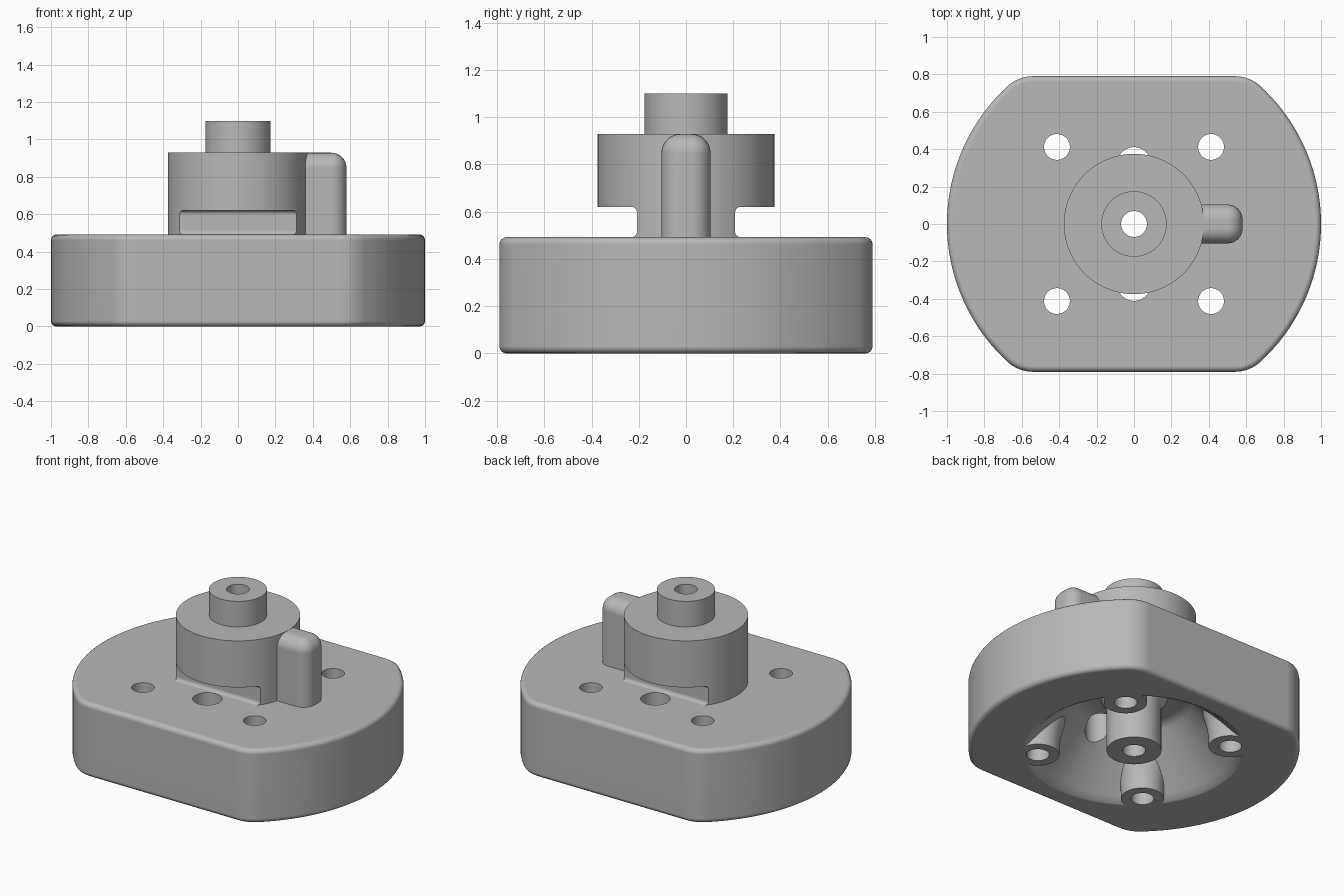
import bpy, bmesh
from math import pi, sin, cos, atan2, sqrt, radians
from mathutils import Matrix

cube = bpy.data.objects.get("Cube")
if cube:
    bpy.data.objects.remove(cube, do_unlink=True)

grey = bpy.data.materials.new("neutral_grey")
grey.use_nodes = True
grey.diffuse_color = (0.48, 0.48, 0.48, 1)
grey.node_tree.nodes["Principled BSDF"].inputs["Base Color"].default_value = (0.48, 0.48, 0.48, 1)


def make_object(name, bm):
    bmesh.ops.recalc_face_normals(bm, faces=bm.faces)
    mesh = bpy.data.meshes.new(name)
    bm.to_mesh(mesh)
    bm.free()
    mesh.materials.append(grey)
    ob = bpy.data.objects.new(name, mesh)
    bpy.context.scene.collection.objects.link(ob)
    return ob


def lathe(name, profile, x=0, y=0, steps=64):
    """Spin a radius/height profile around a vertical axis."""
    bm = bmesh.new()
    verts = [bm.verts.new((r, 0, z)) for r, z in profile]
    edges = [bm.edges.new(pair) for pair in zip(verts, verts[1:])]
    bmesh.ops.spin(bm, geom=verts + edges, cent=(0, 0, 0), axis=(0, 0, 1),
                   angle=2 * pi, steps=steps)
    bmesh.ops.remove_doubles(bm, verts=bm.verts, dist=0.0001)
    bmesh.ops.translate(bm, verts=bm.verts, vec=(x, y, 0))
    return make_object(name, bm)


def cylinder(name, r, z0, z1, x=0, y=0):
    return lathe(name, [(0, z0), (r, z0), (r, z1), (0, z1)], x, y)


def prism(name, points, depth):
    """Extrude a closed outline of 3D points along a vector."""
    bm = bmesh.new()
    face = bm.faces.new([bm.verts.new(p) for p in points])
    new = bmesh.ops.extrude_face_region(bm, geom=[face])["geom"]
    bmesh.ops.translate(bm, vec=depth,
                        verts=[v for v in new if isinstance(v, bmesh.types.BMVert)])
    return make_object(name, bm)


def bake(ob):
    graph = bpy.context.evaluated_depsgraph_get()
    mesh = bpy.data.meshes.new_from_object(ob.evaluated_get(graph))
    ob.modifiers.clear()
    ob.data = mesh


def subtract(ob, cutters):
    for cutter in cutters:
        mod = ob.modifiers.new("cut", "BOOLEAN")
        mod.operation = "DIFFERENCE"
        mod.solver = "EXACT"
        mod.object = cutter
    bake(ob)
    for cutter in cutters:
        bpy.data.objects.remove(cutter, do_unlink=True)


def arc(cx, cy, r, a0, a1, n):
    return [(cx + r * cos(a0 + (a1 - a0) * i / n),
             cy + r * sin(a0 + (a1 - a0) * i / n)) for i in range(n + 1)]


# Base outline: a disc with two flats and rounded corners
flat, corner, base_top = 0.79, 0.2, 0.492
cy = flat - corner
cx = sqrt((1 - corner) ** 2 - cy ** 2)
a = atan2(cy, cx)
right = (arc(cx, -cy, corner, -pi / 2, -a, 10)[:-1]
         + arc(0, 0, 1, -a, a, 40)
         + arc(cx, cy, corner, a, pi / 2, 10)[1:])
outline = right + [(-x, -y) for x, y in right]
base = prism("base", [(x, y, 0) for x, y in outline], (0, 0, base_top))
bevel = base.modifiers.new("rounded_rims", "BEVEL")
bevel.width = 0.03
bevel.segments = 4
bevel.limit_method = "ANGLE"
bevel.angle_limit = radians(50)
bake(base)

# Conical cavity underneath, leaving a centre post and four screw bosses
corners = [(sx * 0.412, sy * 0.412) for sx in (-1, 1) for sy in (-1, 1)]
cavity = lathe("cavity_cutter", [
    (0, -0.1), (0.69, -0.1), (0.69, -0.01), (0.66, 0.004), (0.64, 0.015),
    (0.615, 0.037), (0.34, 0.32), (0.31, 0.343), (0.27, 0.35), (0, 0.35)], steps=96)
keep = [lathe("boss_core", [(0, -0.2), (0.13, -0.2), (0.13, 0.05), (0.14, 0.13),
                            (0.165, 0.22), (0.19, 0.5), (0, 0.5)], x, y)
        for x, y in corners]
keep.append(lathe("post_core", [(0, -0.2), (0.165, -0.2), (0.165, 0.29), (0.175, 0.32),
                                (0.21, 0.365), (0, 0.365)]))
subtract(cavity, keep)

# Screw holes, centre bore and the two larger openings beside the hub
holes = [cylinder("screw_hole", 0.069, -0.3, 0.8, x, y) for x, y in corners]
holes.append(cylinder("bore_hole", 0.069, -0.3, 0.8))
holes += [cylinder("side_hole", 0.089, 0.1, 0.8, 0, y) for y in (-0.322, 0.322)]
subtract(base, [cavity] + holes)

# Stepped hub with a bore
hub_top = 0.93
hub = lathe("hub", [(0.069, 0.47), (0.375, 0.47), (0.375, hub_top), (0.175, hub_top),
                    (0.175, 1.1), (0.069, 1.1), (0.069, 0.47)], steps=96)

# Undercut slots on the front and back of the hub
neck, fil, slot_top = 0.208, 0.022, 0.62
slot = ([(0.6, 0.44), (neck + fil, 0.44)]
        + arc(neck + fil, base_top + fil, fil, -pi / 2, -pi, 5)
        + arc(neck + fil, slot_top - fil, fil, pi, pi / 2, 5)
        + [(0.6, slot_top)])
subtract(hub, [prism("slot_cutter", [(-0.6, s * y, z) for y, z in slot], (1.2, 0, 0))
               for s in (-1, 1)])

# Side lug with rounded top and outer end
bm = bmesh.new()
x0, x1, z0, z1 = 0.325, 0.58, 0.47, hub_top - 0.001
bmesh.ops.create_cube(bm, size=1, matrix=Matrix.Translation(((x0 + x1) / 2, 0, (z0 + z1) / 2))
                      @ Matrix.Diagonal((x1 - x0, 0.208, z1 - z0, 1)))
round_edges = []
for e in bm.edges:
    on_top = all(v.co.z > 0.8 for v in e.verts)
    on_end = all(v.co.x > 0.5 for v in e.verts)
    on_inner = all(v.co.x < 0.4 for v in e.verts)
    if (on_top and not on_inner) or (on_end and any(v.co.z > 0.8 for v in e.verts)):
        round_edges.append(e)
bmesh.ops.bevel(bm, geom=round_edges, offset=0.08, segments=8, profile=0.5, affect="EDGES")
lug = make_object("side_lug", bm)

# Smooth shading with crisp edges and flat large faces
for ob in (base, hub, lug):
    bpy.ops.object.select_all(action="DESELECT")
    ob.select_set(True)
    bpy.context.view_layer.objects.active = ob
    bpy.ops.object.shade_smooth_by_angle(angle=radians(30))
    weighted = ob.modifiers.new("even_normals", "WEIGHTED_NORMAL")
    weighted.keep_sharp = True
